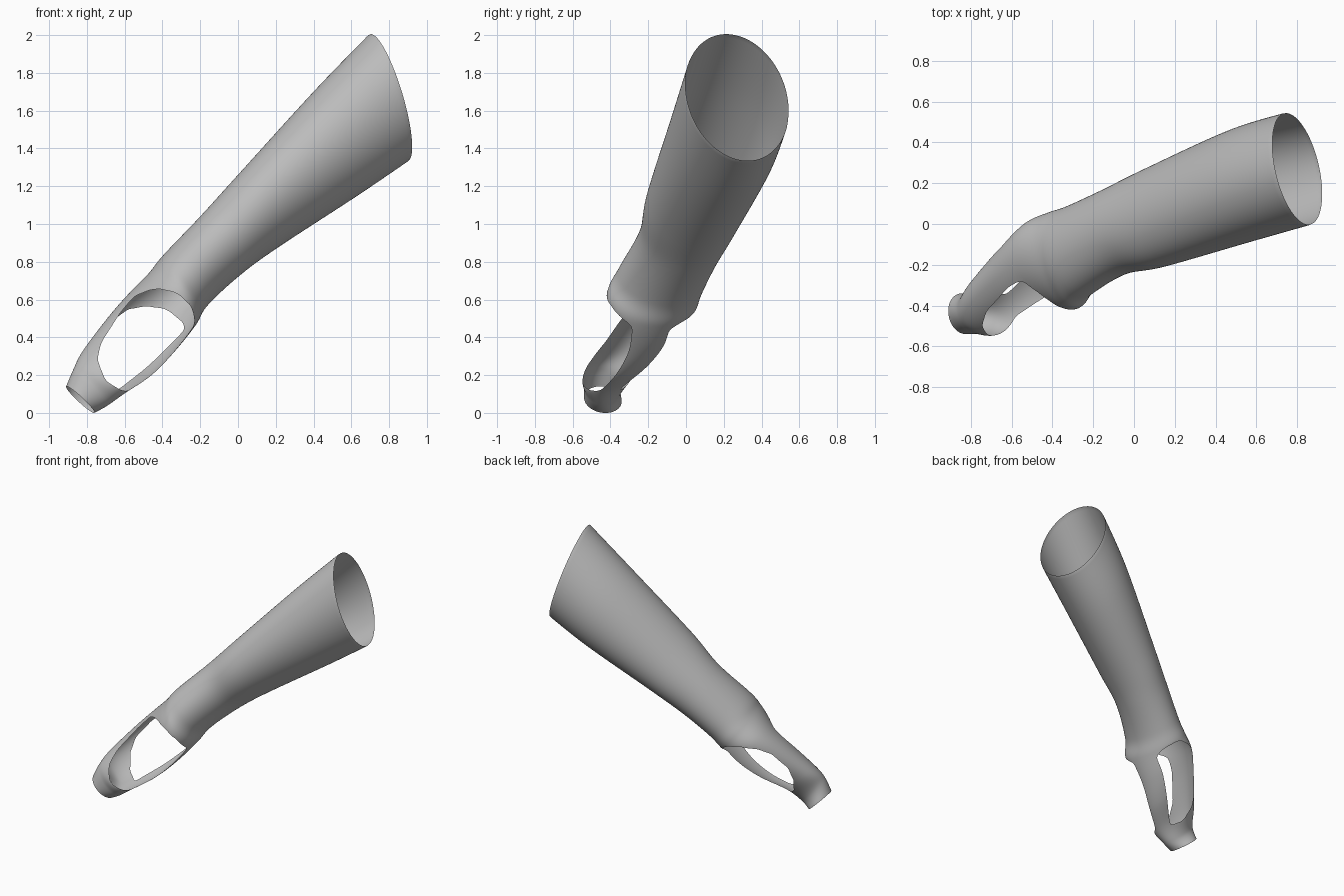
import bpy
import bmesh
import math
from mathutils import Vector

cube = bpy.data.objects.get("Cube")
if cube:
    bpy.data.objects.remove(cube)

AROUND = 120     # points around each cross-section
STEPS = 16       # rings between two stations
STRAP = 0.42     # half angle of the narrow strap under the palm

# Stations from elbow to fingers:
# upper x, z; lower x, z; middle y; half depth; forward tilt x, z
STATIONS = [
    (.69, 2.0, .91, 1.34, .27, .275, .055, .07),
    (.40, 1.7, .63, 1.15, .185, .275, .04, .06),
    (0, 1.26, .2, .87, .03, .24, .04, .06),
    (-.2, 1.04, 0, .72, -.04, .21, .04, .05),
    (-.4, .83, -.16, .57, -.135, .225, .03, .04),
    (-.47, .74, -.23, .46, -.18, .24, .05, .02),
    (-.58, .62, -.34, .33, -.21, .225, .04, -.03),
    (-.69, .49, -.46, .21, -.29, .2, .03, -.05),
    (-.82, .32, -.6, .11, -.4, .145, .03, -.03),
    (-.87, .23, -.69, .04, -.44, .1, .02, 0),
    (-.91, .14, -.76, 0, -.44, .1, .01, .01),
]

# Outlines of the two hand openings, as x, z
PALM_OPENING = [(-.43, .66), (-.33, .64), (-.25, .57), (-.23, .5), (-.24, .3),
                (-.45, .1), (-.62, .12), (-.7, .17), (-.745, .28),
                (-.72, .38), (-.63, .52), (-.55, .62)]
THUMB_OPENING = [(-.65, .5), (-.58, .55), (-.48, .565), (-.38, .55),
                 (-.29, .48), (-.26, .35), (-.45, .1), (-.62, .11),
                 (-.71, .16), (-.75, .28), (-.73, .38)]


def blend(a, b, c, d, t):
    """Smooth curve through b and c."""
    return [q + t * (r - p + t * (2 * p - 5 * q + 4 * r - s
            + t * (3 * (q - r) + s - p))) / 2 for p, q, r, s in zip(a, b, c, d)]


def ring_point(station, angle):
    ux, uz, lx, lz, y, depth, tx, tz = station
    centre = Vector(((ux + lx) / 2, y, (uz + lz) / 2))
    up = Vector(((ux - lx) / 2, 0, (uz - lz) / 2))
    front = Vector((tx, -depth, tz))
    return centre + up * math.cos(angle) + front * math.sin(angle)


def inside(outline, x, z):
    hit = False
    for (ax, az), (bx, bz) in zip(outline, outline[1:] + outline[:1]):
        if (az > z) != (bz > z) and x < ax + (z - az) * (bx - ax) / (bz - az):
            hit = not hit
    return hit


def in_opening(point, angle):
    if abs(angle - math.pi) < STRAP:
        return False
    outline = PALM_OPENING if angle < math.pi else THUMB_OPENING
    return inside(outline, point.x, point.z)


# Sleeve surface, leaving out the faces in the openings
last = len(STATIONS) - 1
path = []
for i in range(last):
    near = [STATIONS[min(max(i + k, 0), last)] for k in (-1, 0, 1, 2)]
    path += [blend(*near, s / STEPS) for s in range(STEPS)]
path.append(STATIONS[last])

bm = bmesh.new()
turn = 2 * math.pi / AROUND
rings = [[bm.verts.new(ring_point(st, j * turn)) for j in range(AROUND)] for st in path]
for a, b in zip(rings, rings[1:]):
    for j in range(AROUND):
        k = (j + 1) % AROUND
        corners = (a[j], b[j], b[k], a[k])
        middle = sum((v.co for v in corners), Vector()) / 4
        if not in_opening(middle, (j + 0.5) * turn):
            bm.faces.new(corners)
bmesh.ops.delete(bm, geom=[v for v in bm.verts if not v.link_faces], context='VERTS')

# Even out the cut edges
for _ in range(10):
    moved = {}
    for v in bm.verts:
        ends = [e.other_vert(v).co for e in v.link_edges if e.is_boundary]
        if len(ends) == 2:
            moved[v] = v.co / 2 + (ends[0] + ends[1]) / 4
    for v, co in moved.items():
        v.co = co

bmesh.ops.recalc_face_normals(bm, faces=bm.faces)
widest = max(bm.faces, key=lambda f: f.calc_center_median().z)
if widest.normal.z < 0:
    bmesh.ops.reverse_faces(bm, faces=bm.faces)
for face in bm.faces:
    face.smooth = True

mesh = bpy.data.meshes.new("forearm_sleeve")
bm.to_mesh(mesh)
bm.free()
sleeve = bpy.data.objects.new("forearm_sleeve", mesh)
bpy.context.collection.objects.link(sleeve)

# Plain grey shell
grey = bpy.data.materials.new("plain_grey")
grey.use_nodes = True
colour = (0.5, 0.5, 0.5, 1)
grey.diffuse_color = colour
grey.node_tree.nodes["Principled BSDF"].inputs["Base Color"].default_value = colour
mesh.materials.append(grey)
